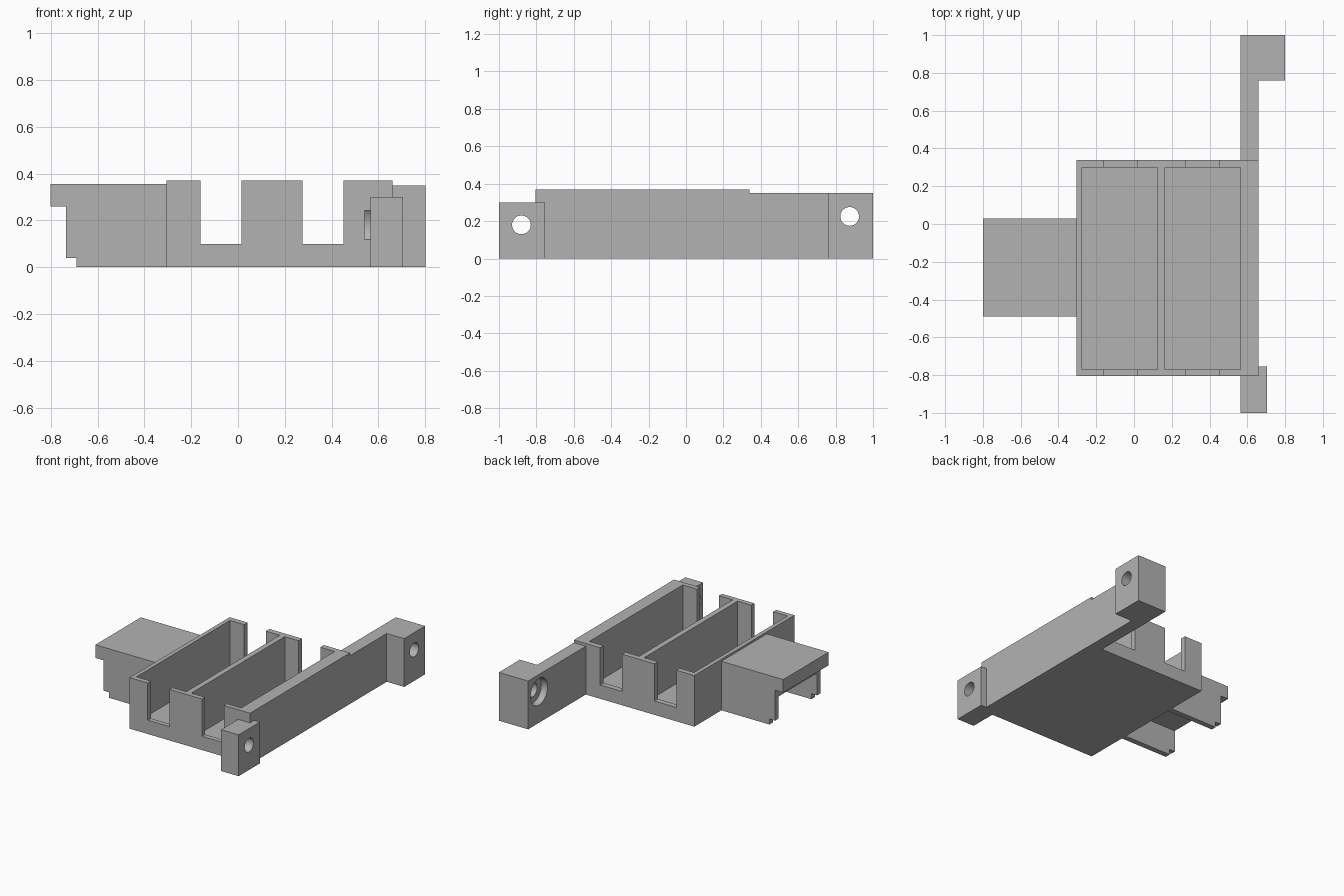
import bpy, bmesh, math
from mathutils import Matrix, Vector

cube = bpy.data.objects.get("Cube")
if cube:
    bpy.data.objects.remove(cube, do_unlink=True)

grey = bpy.data.materials.new("plain grey")
grey.use_nodes = True
grey.diffuse_color = (0.45, 0.45, 0.45, 1)
grey.node_tree.nodes["Principled BSDF"].inputs["Base Color"].default_value = grey.diffuse_color


def add_object(name, bm):
    bmesh.ops.recalc_face_normals(bm, faces=bm.faces)
    mesh = bpy.data.meshes.new(name)
    bm.to_mesh(mesh)
    bm.free()
    mesh.materials.append(grey)
    obj = bpy.data.objects.new(name, mesh)
    bpy.context.collection.objects.link(obj)
    return obj


def prism(name, outline, axis, low, high):
    """Extrude a 2D outline along 'y' or 'z' from low to high."""
    bm = bmesh.new()
    place = (lambda a, b: (a, low, b)) if axis == "y" else (lambda a, b: (a, b, low))
    face = bm.faces.new([bm.verts.new(place(a, b)) for a, b in outline])
    step = Vector((0, high - low, 0)) if axis == "y" else Vector((0, 0, high - low))
    out = bmesh.ops.extrude_face_region(bm, geom=[face])
    bmesh.ops.translate(bm, vec=step, verts=[v for v in out["geom"] if isinstance(v, bmesh.types.BMVert)])
    return add_object(name, bm)


def box(name, x0, x1, y0, y1, z0, z1):
    return prism(name, [(x0, y0), (x1, y0), (x1, y1), (x0, y1)], "z", z0, z1)


def rod(name, x0, x1, y, z, radius):
    bm = bmesh.new()
    turn = Matrix.Translation(((x0 + x1) / 2, y, z)) @ Matrix.Rotation(math.pi / 2, 4, "Y")
    bmesh.ops.create_cone(bm, cap_ends=True, segments=48, radius1=radius, radius2=radius,
                          depth=x1 - x0, matrix=turn)
    return add_object(name, bm)


def cut(obj, cutter):
    mod = obj.modifiers.new("cut", "BOOLEAN")
    mod.operation = "DIFFERENCE"
    mod.solver = "EXACT"
    mod.object = cutter
    bpy.context.view_layer.objects.active = obj
    bpy.ops.object.modifier_apply(modifier=mod.name)
    bpy.data.objects.remove(cutter, do_unlink=True)


# Twin-bay tray
tray = box("tray", -0.305, 0.66, -0.805, 0.34, 0, 0.37)
for x in (-0.275, 0.165):
    cut(tray, box("bay_cutter", x, x + 0.4, -0.77, 0.30, 0.04, 0.5))
for x in (-0.16, 0.275):
    cut(tray, box("slot_cutter", x, x + 0.175, -0.9, 0.5, 0.10, 0.5))

# Mounting lugs with screw holes
front_lug = prism("front_lug", [(0.565, -1), (0.705, -1), (0.705, -0.755), (0.66, -0.755),
                                (0.66, -0.805), (0.565, -0.805)], "z", 0, 0.30)
back_arm = prism("back_arm", [(0.565, 0.34), (0.66, 0.34), (0.66, 0.76), (0.8, 0.76),
                              (0.8, 1), (0.565, 1)], "z", 0, 0.35)
for lug, y, z in ((front_lug, -0.88, 0.18), (back_arm, 0.875, 0.225)):
    cut(lug, rod("hole_cutter", 0.5, 0.9, y, z, 0.05))
    cut(lug, rod("head_cutter", 0.54, 0.615, y, z, 0.097))
cut(tray, rod("head_cutter", 0.54, 0.615, -0.88, 0.18, 0.097))

# Side bracket: a thick top shelf on two stepped legs
prism("bracket_shelf", [(-0.8, 0.26), (-0.735, 0.26), (-0.735, 0.20), (-0.305, 0.20),
                        (-0.305, 0.355), (-0.8, 0.355)], "y", -0.49, 0.03)
for name, y in (("front_bracket_leg", -0.49), ("back_bracket_leg", -0.01)):
    prism(name, [(-0.69, 0), (-0.305, 0), (-0.305, 0.20), (-0.735, 0.20),
                 (-0.735, 0.04), (-0.69, 0.04)], "y", y, y + 0.04)

# Smooth round holes, sharp edges elsewhere
bpy.ops.object.select_all(action="DESELECT")
for obj in (tray, front_lug, back_arm):
    obj.select_set(True)
bpy.context.view_layer.objects.active = tray
bpy.ops.object.shade_smooth_by_angle(angle=math.radians(30))
